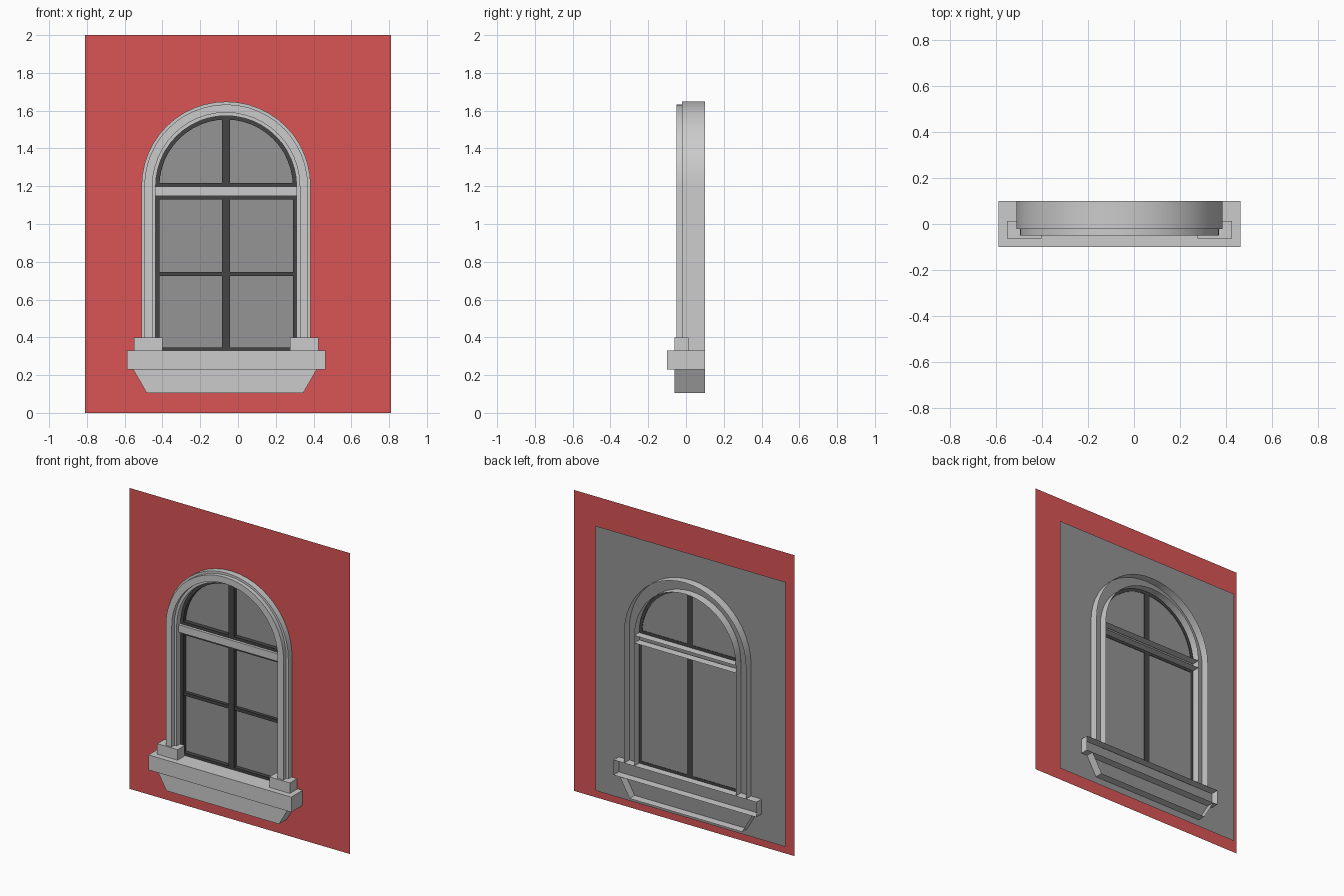
import bpy, bmesh, math

if "Cube" in bpy.data.objects:
    bpy.data.objects.remove(bpy.data.objects["Cube"])

CX, SPRING, SEGS = -0.063, 1.2, 24
WALL_Y, GLASS_Y, BACK_Y = 0.018, 0.046, 0.1


def material(name, rgb):
    m = bpy.data.materials.new(name)
    m.diffuse_color = (*rgb, 1)
    m.use_nodes = True
    m.node_tree.nodes["Principled BSDF"].inputs["Base Color"].default_value = m.diffuse_color
    return m


RED = material("red_wall", (0.7, 0.09, 0.09))
DARK = material("dark_sash", (0.06, 0.06, 0.06))
GLASS = material("grey_glass", (0.3, 0.3, 0.3))


def finish(name, bm, mat=None, smooth=False, solid=True):
    if solid:
        bmesh.ops.recalc_face_normals(bm, faces=bm.faces)
    me = bpy.data.meshes.new(name)
    bm.to_mesh(me)
    bm.free()
    ob = bpy.data.objects.new(name, me)
    bpy.context.collection.objects.link(ob)
    if mat:
        me.materials.append(mat)
    if smooth:
        bpy.ops.object.select_all(action='DESELECT')
        ob.select_set(True)
        bpy.context.view_layer.objects.active = ob
        bpy.ops.object.shade_smooth_by_angle(angle=math.radians(30))
    return ob


def prism(name, outline, y0, y1, mat=None, open_back=False):
    """Front outline in x, z pushed back from y0 to y1."""
    bm = bmesh.new()
    f = [bm.verts.new((x, y0, z)) for x, z in outline]
    b = [bm.verts.new((x, y1, z)) for x, z in outline]
    bm.faces.new(f)
    back = bm.faces.new(b[::-1])
    for i in range(len(f)):
        j = (i + 1) % len(f)
        bm.faces.new((f[j], f[i], b[i], b[j]))
    bmesh.ops.recalc_face_normals(bm, faces=bm.faces)
    if open_back:
        bm.faces.remove(back)
    return finish(name, bm, mat, solid=False)


def box(name, x0, x1, y0, y1, z0, z1, mat=None, open_back=False):
    return prism(name, [(x0, z0), (x1, z0), (x1, z1), (x0, z1)], y0, y1, mat, open_back)


def arch_path(r, bottom=None):
    pts = [(CX + r * math.cos(math.pi * i / SEGS), SPRING + r * math.sin(math.pi * i / SEGS))
           for i in range(SEGS + 1)]
    if bottom is not None:
        pts = [(CX + r, bottom)] + pts + [(CX - r, bottom)]
    return pts


def arch_sweep(name, profile, bottom=None, mat=None):
    """Sweep a (radius, y) profile around the arch."""
    bm = bmesh.new()
    rows = [[bm.verts.new((x, y, z)) for x, z in arch_path(r, bottom)] for r, y in profile]
    for a, b in zip(rows, rows[1:]):
        for i in range(len(a) - 1):
            bm.faces.new((a[i], b[i], b[i + 1], a[i + 1]))
    return finish(name, bm, mat, smooth=True, solid=False)


# Wall sheet with arched opening
bm = bmesh.new()
for loop in ([(-0.81, 0), (0.81, 0), (0.81, 2), (-0.81, 2)], arch_path(0.41, 0.28)):
    vs = [bm.verts.new((x, WALL_Y, z)) for x, z in loop]
    for i in range(len(vs)):
        bm.edges.new((vs[i - 1], vs[i]))
bmesh.ops.triangle_fill(bm, use_beauty=True, use_dissolve=False, edges=bm.edges[:], normal=(0, -1, 0))
finish("wall", bm, RED, solid=False)

# Glass sheet behind the wall
bm = bmesh.new()
bm.faces.new([bm.verts.new((x, GLASS_Y, z)) for x, z in
              ((-0.765, 0.06), (0.635, 0.06), (0.635, 1.82), (-0.765, 1.82))])
finish("glass", bm, GLASS, solid=False)

# Stepped arched surround, open at the back
arch_sweep("arched_surround", [(0.448, BACK_Y), (0.448, -0.022), (0.433, -0.022), (0.433, -0.05),
                               (0.39, -0.05), (0.39, -0.022), (0.373, -0.022), (0.373, BACK_Y)], 0.33)

# Transom, sill and tapered apron, open at the back
L, R = CX - 0.373, CX + 0.373
box("transom", L, R, 0.0, BACK_Y, 1.148, 1.198, None, True)
box("sill", -0.588, 0.462, -0.1, BACK_Y, 0.23, 0.33, None, True)
prism("apron", [(-0.483, 0.105), (0.345, 0.105), (0.417, 0.23), (-0.555, 0.23)],
      -0.062, BACK_Y, None, True)

# Plinth blocks under the surround
for side, name in ((-1, "left_plinth"), (1, "right_plinth")):
    a, b = sorted((CX + side * 0.338, CX + side * 0.488))
    box(name, a, b, -0.062, 0.012, 0.33, 0.4)

# Dark sash frames and glazing bars
F, B = 0.018, 0.049
arch_sweep("upper_sash_arch", [(0.373, F), (0.353, F), (0.353, B), (0.373, B)], None, DARK)
box("upper_sash_rail", L, R, F, B, 1.198, 1.217, DARK)
box("upper_mullion", CX - 0.021, CX + 0.021, F, B, 1.217, SPRING + 0.355, DARK)
box("lower_sash_left", L, L + 0.02, F, B, 0.33, 1.148, DARK)
box("lower_sash_right", R - 0.02, R, F, B, 0.33, 1.148, DARK)
box("lower_sash_bottom", L + 0.02, R - 0.02, F, B, 0.33, 0.347, DARK)
box("lower_sash_top", L + 0.02, R - 0.02, F, B, 1.131, 1.148, DARK)
box("lower_mullion", CX - 0.021, CX + 0.021, F, B, 0.347, 1.131, DARK)
box("glazing_bar", L + 0.02, R - 0.02, F + 0.005, GLASS_Y - 0.002, 0.725, 0.746, DARK)
